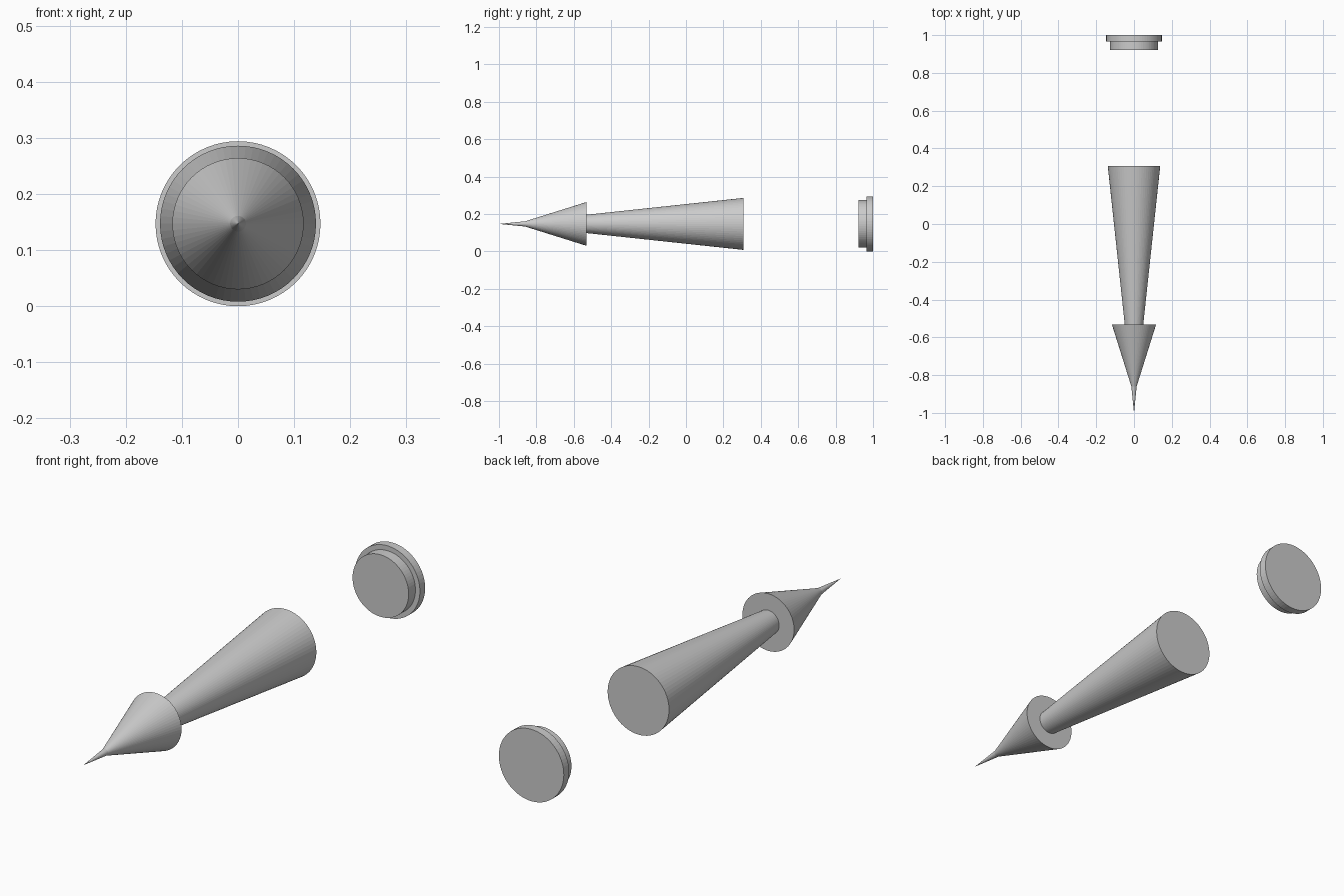
import bpy, bmesh, math

if "Cube" in bpy.data.objects:
    bpy.data.objects.remove(bpy.data.objects["Cube"])

SIDES = 64
AXIS_Z = 0.147


def lathe(name, profile):
    """Turn (y, radius) points around the long axis; open ends are capped."""
    bm = bmesh.new()
    rings = []
    for y, r in profile:
        if r == 0:
            rings.append([bm.verts.new((0, y, AXIS_Z))])
            continue
        rings.append([bm.verts.new((r * math.cos(2 * math.pi * i / SIDES), y,
                                    AXIS_Z + r * math.sin(2 * math.pi * i / SIDES)))
                      for i in range(SIDES)])
    for a, b in zip(rings, rings[1:]):
        for i in range(SIDES):
            j = (i + 1) % SIDES
            if len(a) == 1:
                bm.faces.new((a[0], b[i], b[j]))
            else:
                bm.faces.new((a[i], b[i], b[j], a[j]))
    for ring in (rings[0], rings[-1]):
        if len(ring) > 1:
            bm.faces.new(ring)
    bmesh.ops.recalc_face_normals(bm, faces=bm.faces)
    mesh = bpy.data.meshes.new(name)
    bm.to_mesh(mesh)
    bm.free()
    obj = bpy.data.objects.new(name, mesh)
    bpy.context.collection.objects.link(obj)
    return obj


# pointed nozzle with a needle-like end
lathe("nozzle_tip", [(-1.0, 0), (-0.86, 0.014), (-0.532, 0.117)])
# tapered body
lathe("tapered_body", [(-0.532, 0.049), (0.308, 0.139)])
# separate stepped end cap: plug and flange
lathe("end_cap", [(0.922, 0.127), (0.966, 0.127), (0.966, 0.147), (1.0, 0.147)])
